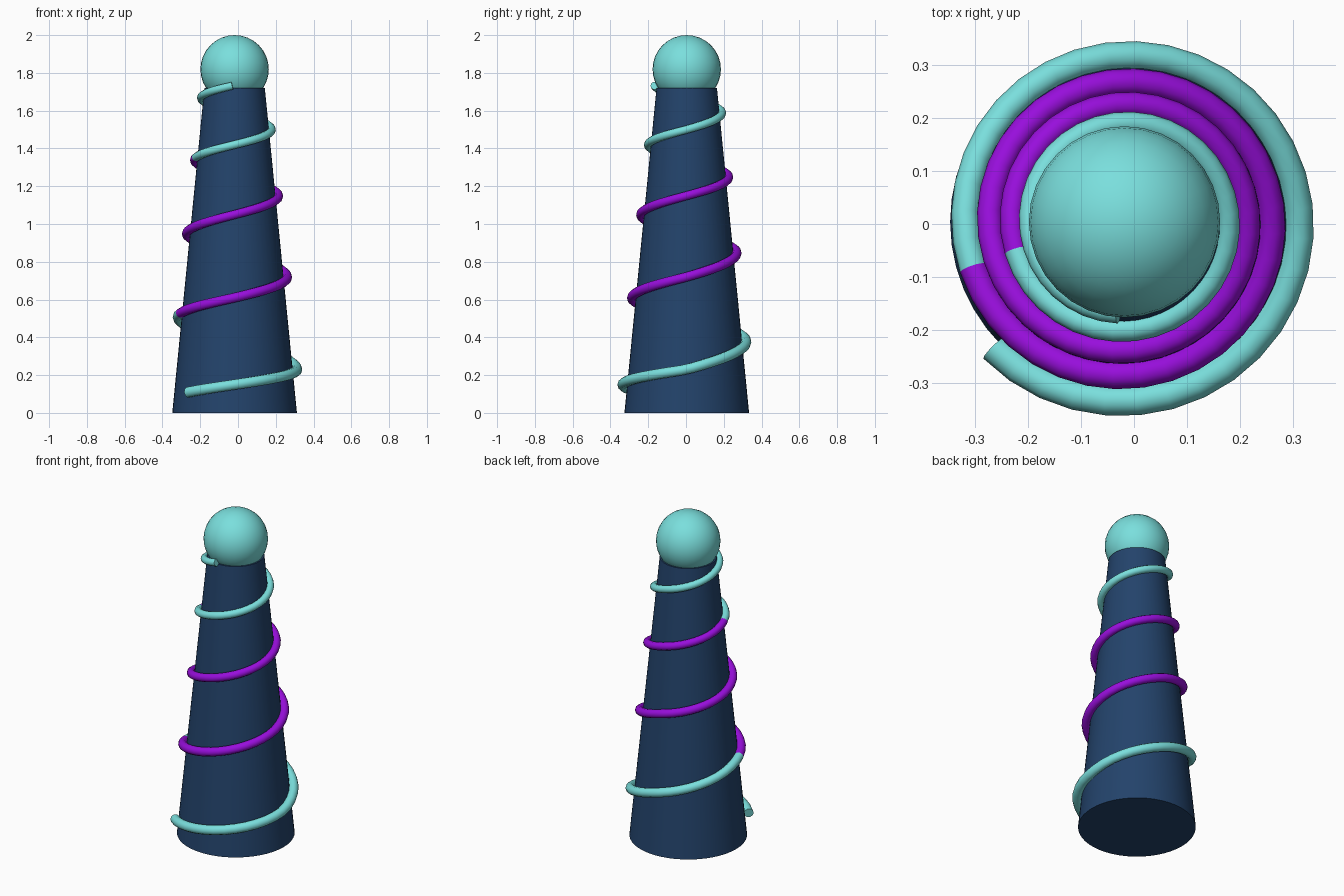
import bpy, math
from mathutils import Vector

if "Cube" in bpy.data.objects:
    bpy.data.objects.remove(bpy.data.objects["Cube"])

CX, CY = -0.018, 0.004            # axis of the tower
R0, R1, H = 0.33, 0.16, 1.72      # cone radii and height


def material(name, rgb):
    m = bpy.data.materials.new(name)
    lin = [(c / 255 / 12.92) if c < 11 else ((c / 255 + 0.055) / 1.055) ** 2.4 for c in rgb]
    m.diffuse_color = (*lin, 1)
    m.use_nodes = True
    m.node_tree.nodes["Principled BSDF"].inputs["Base Color"].default_value = m.diffuse_color
    return m


navy = material("navy", (35, 67, 107))
teal = material("teal", (122, 223, 221))
purple = material("purple", (152, 14, 220))


def finish(name, mat):
    ob = bpy.context.object
    ob.name = name
    ob.data.materials.append(mat)
    bpy.ops.object.shade_smooth_by_angle(angle=math.radians(40))


# Tapered body
bpy.ops.mesh.primitive_cone_add(vertices=48, radius1=R0, radius2=R1, depth=H,
                                location=(CX, CY, H / 2))
finish("tapered_body", navy)

# Ball on top
bpy.ops.mesh.primitive_uv_sphere_add(segments=32, ring_count=16, radius=0.181,
                                     location=(CX, CY, 1.819))
finish("top_ball", teal)

# Spiral cord: height at every quarter turn, starting at the front (-90 degrees)
HEIGHTS = [0.15, 0.23, 0.38, 0.51, 0.61, 0.72, 0.85, 0.95, 1.05,
           1.15, 1.25, 1.34, 1.42, 1.50, 1.59, 1.67, 1.735]


def height(deg):
    t = (deg + 90) / 90
    i = min(max(int(math.floor(t)), 0), len(HEIGHTS) - 2)
    return HEIGHTS[i] + (HEIGHTS[i + 1] - HEIGHTS[i]) * (t - i)


def path(deg):
    z = height(deg)
    a = math.radians(deg)
    k = z / H
    r = R0 + (R1 - R0) * k + 0.025 - 0.012 * k
    return Vector((CX + r * math.cos(a), CY + r * math.sin(a), z))


def cord(name, start, end, mat, sides=10):
    n = max(2, round((end - start) / 10))
    verts, faces = [], []
    for i in range(n + 1):
        d = start + (end - start) * i / n
        p = path(d)
        tangent = (path(d + 4) - path(d - 4)).normalized()
        out = Vector((math.cos(math.radians(d)), math.sin(math.radians(d)), 0))
        up = out.cross(tangent).normalized()
        out = tangent.cross(up)
        thick = 0.029 - 0.008 * p.z / H
        for s in range(sides):
            b = 2 * math.pi * s / sides
            verts.append(p + thick * (out * math.cos(b) + up * math.sin(b)))
    for i in range(n):
        for s in range(sides):
            a, b = i * sides + s, i * sides + (s + 1) % sides
            faces.append((a, a + sides, b + sides, b))
    faces.append(tuple(range(sides)))
    faces.append(tuple(n * sides + s for s in reversed(range(sides))))
    me = bpy.data.meshes.new(name)
    me.from_pydata(verts, [], faces)
    me.update()
    import bmesh
    bm = bmesh.new()
    bm.from_mesh(me)
    bmesh.ops.recalc_face_normals(bm, faces=bm.faces)
    bm.to_mesh(me)
    bm.free()
    ob = bpy.data.objects.new(name, me)
    bpy.context.collection.objects.link(ob)
    bpy.ops.object.select_all(action='DESELECT')
    ob.select_set(True)
    bpy.context.view_layer.objects.active = ob
    finish(name, mat)


cord("lower_cord", -136, 197, teal)
cord("middle_cord", 197, 915, purple)
cord("upper_cord", 915, 1346, teal)
